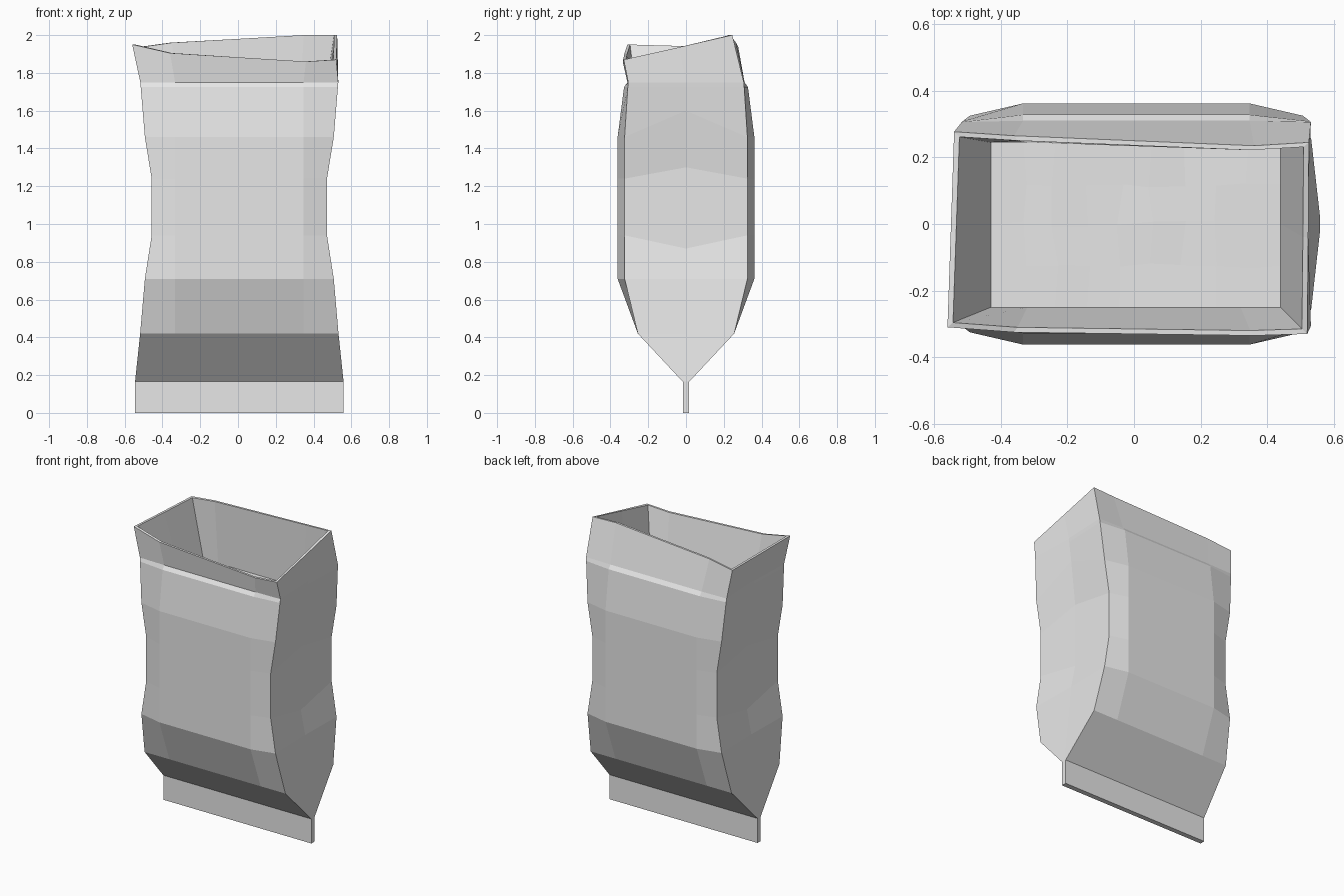
import bpy, bmesh, random
from mathutils import Vector

cube = bpy.data.objects.get("Cube")
if cube:
    bpy.data.objects.remove(cube, do_unlink=True)
random.seed(4)

foil = bpy.data.materials.new("light_grey_foil")
foil.use_nodes = True
foil.diffuse_color = (0.8, 0.8, 0.8, 1)
foil.node_tree.nodes["Principled BSDF"].inputs["Base Color"].default_value = (0.8, 0.8, 0.8, 1)


def add_object(name, bm):
    bmesh.ops.recalc_face_normals(bm, faces=bm.faces)
    mesh = bpy.data.meshes.new(name)
    bm.to_mesh(mesh)
    bm.free()
    mesh.materials.append(foil)
    obj = bpy.data.objects.new(name, mesh)
    bpy.context.collection.objects.link(obj)
    return obj


def section(z, half_x, corner_y, panel_y, side_z, side_x):
    """Ten-point ring: two corners and two panel folds per broad face, one point per side."""
    cx, fold = 0.007, 0.34
    front = [(-half_x, -corner_y), (-fold, -panel_y), (fold, -panel_y), (half_x, -corner_y)]
    back = [(x, -y) for x, y in reversed(front)]
    ring = [(x + cx, y, z) for x, y in front] + [(side_x + cx, 0, side_z)]
    ring += [(x + cx, y, z) for x, y in back] + [(cx - side_x, 0, side_z)]
    return [Vector(p) for p in ring]


# Bag levels: height, half width, corner depth, panel depth, side height, side half width
levels = [
    (0.0, 0.552, 0.017, 0.017, 0.0, 0.552),
    (0.165, 0.552, 0.017, 0.017, 0.165, 0.552),
    (0.42, 0.525, 0.255, 0.255, 0.42, 0.524),
    (0.71, 0.5, 0.325, 0.362, 0.71, 0.494),
    (0.94, 0.464, 0.325, 0.362, 0.87, 0.462),
    (1.24, 0.464, 0.325, 0.362, 1.30, 0.462),
    (1.46, 0.5, 0.325, 0.362, 1.60, 0.494),
    (1.725, 0.522, 0.308, 0.328, 1.725, 0.51),
    (1.75, 0.524, 0.306, 0.31, 1.75, 0.512),
]
rings = [section(*level) for level in levels]

# Torn, uneven opening
rim = [Vector(p) for p in (
    (-0.56, -0.31, 1.95), (-0.36, -0.325, 1.905), (0.36, -0.335, 1.86),
    (0.52, -0.33, 1.87), (0.523, -0.04, 1.935), (0.525, 0.245, 2.0),
    (0.36, 0.235, 2.0), (-0.36, 0.265, 1.96), (-0.54, 0.277, 1.935),
    (-0.55, -0.02, 1.942))]
center = Vector((-0.01, -0.03, 0))
inner_rim = [Vector((center.x + (p.x - center.x) * 0.97,
                     center.y + (p.y - center.y) * 0.95, p.z)) for p in rim]

# Inner wall ends at the level of the contents
left, right, front, back, fill_z = -0.43, 0.44, -0.25, 0.245, 1.55
inner_base = [Vector((x, y, fill_z)) for x, y in (
    (left, front), (-0.32, front), (0.32, front), (right, front), (right, 0),
    (right, back), (0.32, back), (-0.32, back), (left, back), (left, 0))]
rings += [rim, inner_rim, inner_base]

bm = bmesh.new()
loops = [[bm.verts.new(p) for p in ring] for ring in rings]
for low, high in zip(loops, loops[1:]):
    for i in range(len(low)):
        j = (i + 1) % len(low)
        bm.faces.new((low[i], low[j], high[j], high[i]))
bm.faces.new(list(reversed(loops[0])))
bm.faces.new(loops[-1])
add_object("open_bag", bm)

# Lightly uneven layer of contents inside the bag
bm = bmesh.new()
columns, rows = 9, 4
grid = []
for r in range(rows + 1):
    line = []
    for c in range(columns + 1):
        inside = 0 < r < rows and 0 < c < columns
        dx, dy, dz = [random.uniform(-1, 1) * inside for _ in range(3)]
        line.append(bm.verts.new((
            left + (right - left) * c / columns + dx * 0.012,
            front + (back - front) * r / rows + dy * 0.012,
            fill_z + 0.004 + dz * 0.003)))
    grid.append(line)
for r in range(rows):
    for c in range(columns):
        bm.faces.new((grid[r][c], grid[r][c + 1], grid[r + 1][c + 1], grid[r + 1][c]))
add_object("bag_contents", bm)
